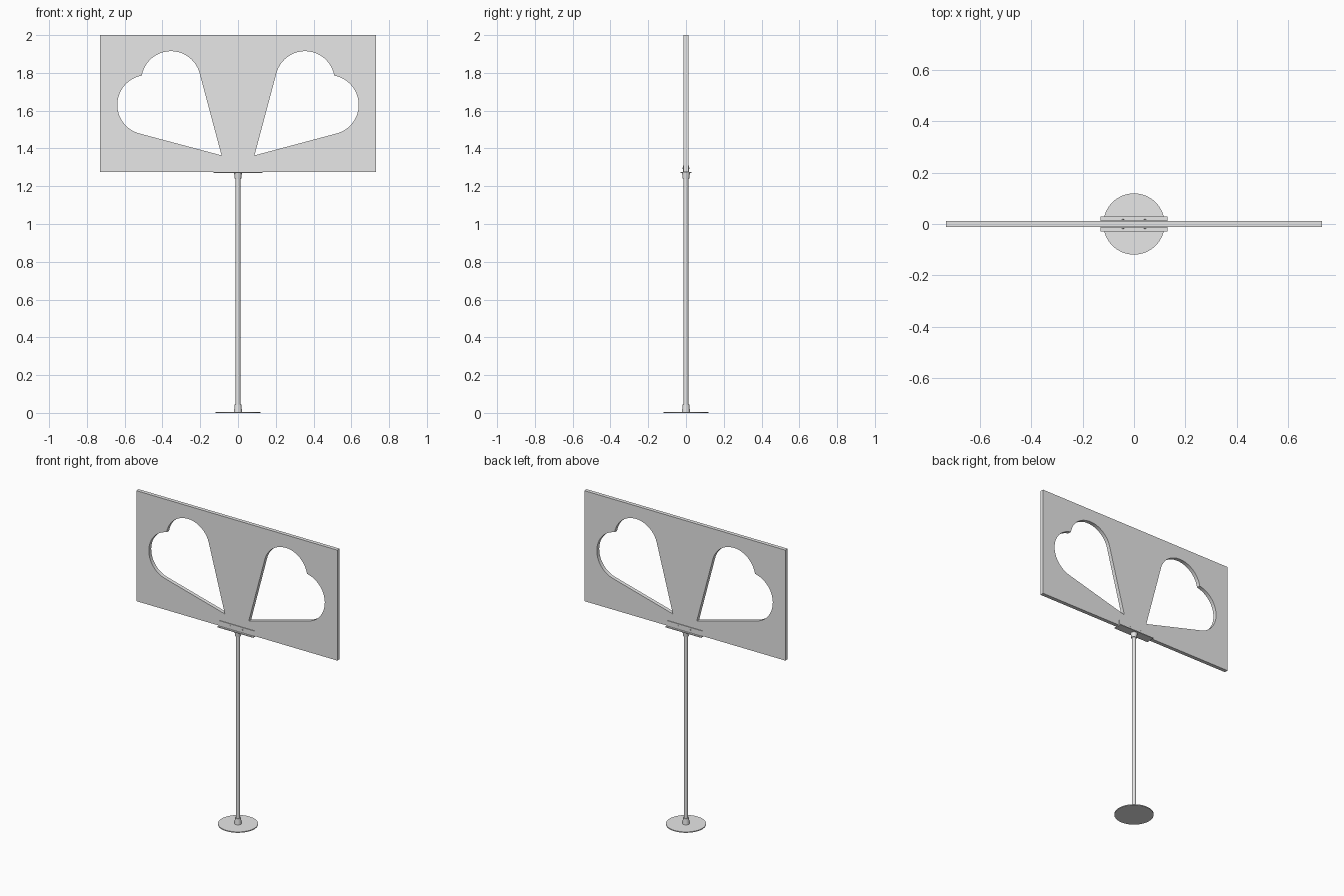
import bpy
from math import cos, sin, radians

if "Cube" in bpy.data.objects:
    bpy.data.objects.remove(bpy.data.objects["Cube"])

GREY = (0.8, 0.8, 0.8, 1)
grey = bpy.data.materials.new("light_grey")
grey.use_nodes = True
grey.diffuse_color = GREY
grey.node_tree.nodes["Principled BSDF"].inputs["Base Color"].default_value = GREY


def finish(name, smooth=False):
    obj = bpy.context.object
    obj.name = name
    obj.data.materials.clear()
    obj.data.materials.append(grey)
    if smooth:
        bpy.ops.object.shade_smooth_by_angle()
    return obj


def box(name, size, centre):
    bpy.ops.mesh.primitive_cube_add(size=1, location=centre)
    bpy.context.object.scale = size
    bpy.ops.object.transform_apply(location=False, rotation=False)
    return finish(name)


def tube(name, bottom_r, top_r, z0, z1, sides=32):
    bpy.ops.mesh.primitive_cone_add(vertices=sides, radius1=bottom_r, radius2=top_r,
                                    depth=z1 - z0, location=(0, 0, (z0 + z1) / 2))
    return finish(name, True)


def heart_hole(side):
    """Heart leaning outwards at 45 degrees: one lobe, its mirror, and the tip."""
    r, cx, cz = 0.157, 0.268, 0.395
    lobe = []
    for i in range(25):
        a = radians(165 + (10.2 - 165) * i / 24)
        lobe.append((cx + r * cos(a), cz + r * sin(a)))
    outline = [(0, 0)] + lobe + [(v, u) for u, v in reversed(lobe[:-1])]
    return [(side * (0.087 + u), 1.363 + v) for u, v in outline]


# Sign panel with two heart cut-outs
curve = bpy.data.curves.new("sign_panel", "CURVE")
curve.dimensions = "2D"
curve.fill_mode = "BOTH"
curve.extrude = 0.0125
border = [(-0.73, 1.275), (0.73, 1.275), (0.73, 2), (-0.73, 2)]
for points in (border, heart_hole(1), heart_hole(-1)):
    spline = curve.splines.new("POLY")
    spline.points.add(len(points) - 1)
    for p, (x, z) in zip(spline.points, points):
        p.co = (x, z, 0, 1)
    spline.use_cyclic_u = True
panel = bpy.data.objects.new("sign_panel", curve)
bpy.context.collection.objects.link(panel)
panel.rotation_euler.x = radians(90)
bpy.ops.object.select_all(action="DESELECT")
panel.select_set(True)
bpy.context.view_layer.objects.active = panel
bpy.ops.object.convert(target="MESH")
bpy.ops.object.transform_apply(location=False, scale=False)
finish("sign_panel", True)

# Stand
tube("base_disc", 0.119, 0.119, 0, 0.006, 64)
tube("foot_collar", 0.021, 0.018, 0.006, 0.045)
tube("pole", 0.0125, 0.0125, 0.006, 1.27)
tube("top_collar", 0.017, 0.021, 1.238, 1.271)

# Bracket holding the panel's lower edge
box("bracket_plate", (0.26, 0.058, 0.005), (0, 0, 1.2725))
for side, label in ((-1, "front"), (1, "back")):
    box(label + "_bracket_wall", (0.26, 0.004, 0.036), (0, side * 0.0145, 1.292))
    for x in (-0.043, 0.043):
        bpy.ops.mesh.primitive_cylinder_add(vertices=12, radius=0.004, depth=0.003,
                                            location=(x, side * 0.0172, 1.295),
                                            rotation=(radians(90), 0, 0))
        finish(label + "_bracket_screw", True)
